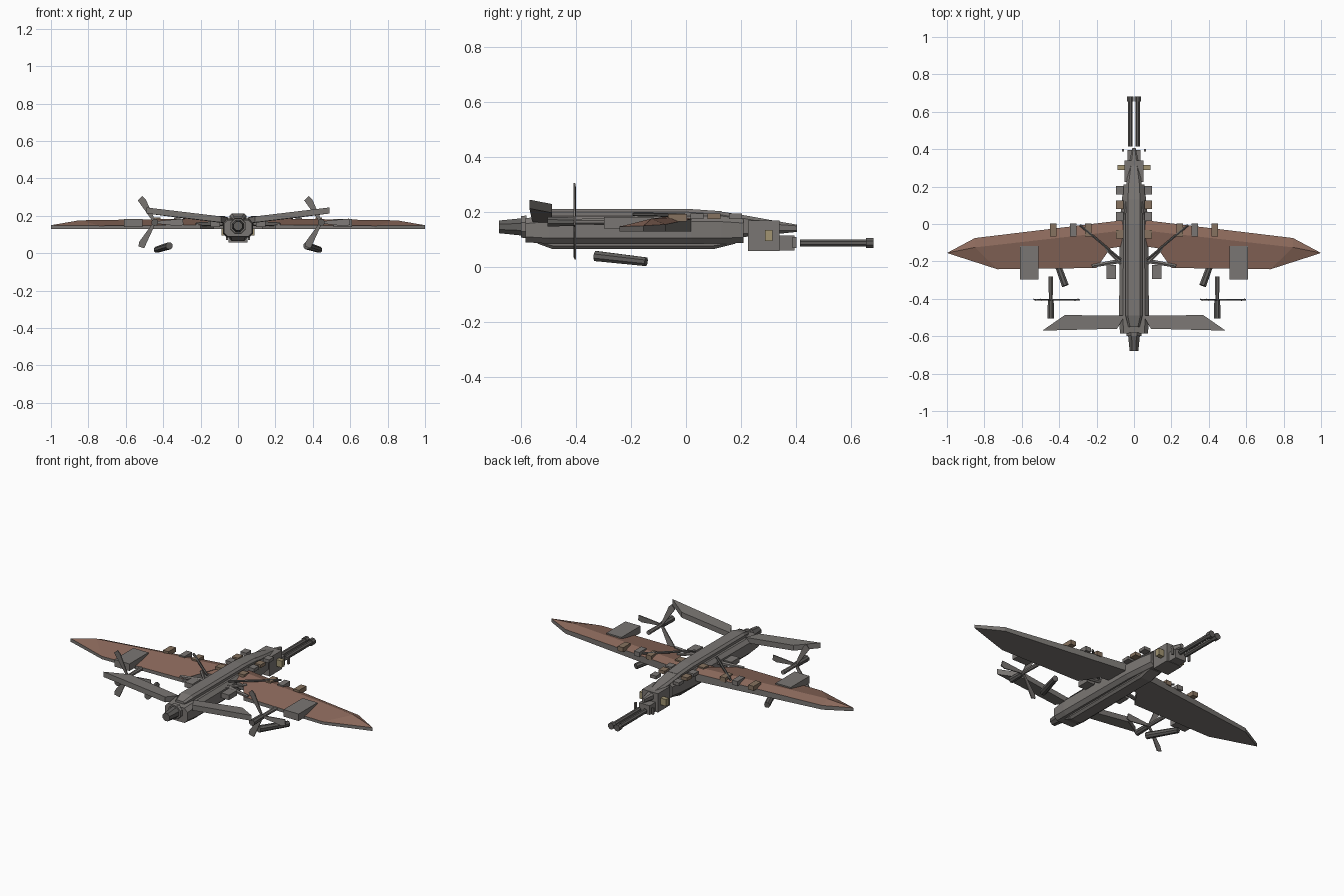
import bpy, bmesh, math
from mathutils import Vector

if "Cube" in bpy.data.objects:
    bpy.data.objects.remove(bpy.data.objects["Cube"])


def material(name, rgb):
    m = bpy.data.materials.new(name)
    m.diffuse_color = (*rgb, 1)
    m.use_nodes = True
    m.node_tree.nodes["Principled BSDF"].inputs["Base Color"].default_value = m.diffuse_color
    return m


GRAY = material("warm gray", (0.195, 0.182, 0.172))
DARK = material("dark gray", (0.115, 0.11, 0.105))
BROWN = material("rust brown", (0.26, 0.142, 0.105))
TAN = material("tan brown", (0.24, 0.17, 0.115))
SAND = material("sand yellow", (0.36, 0.30, 0.17))


def mesh_object(name, verts, faces, *mats):
    bm = bmesh.new()
    vs = [bm.verts.new(v) for v in verts]
    for f in faces:
        bm.faces.new([vs[i] for i in f])
    bmesh.ops.recalc_face_normals(bm, faces=bm.faces)
    me = bpy.data.meshes.new(name)
    bm.to_mesh(me)
    bm.free()
    for m in mats:
        me.materials.append(m)
    ob = bpy.data.objects.new(name, me)
    bpy.context.collection.objects.link(ob)
    return ob


def loft(name, rings, mat):
    """Skin a list of equal-length point rings and cap both ends."""
    n = len(rings[0])
    verts = [p for r in rings for p in r]
    faces = [tuple(range(n)), tuple(range(len(verts) - n, len(verts)))]
    for k in range(len(rings) - 1):
        for i in range(n):
            j = (i + 1) % n
            faces.append((k * n + i, k * n + j, (k + 1) * n + j, (k + 1) * n + i))
    return mesh_object(name, verts, faces, mat)


def box(name, x0, x1, y0, y1, z0, z1, mat):
    rings = [[(x0, y, z0), (x1, y, z0), (x1, y, z1), (x0, y, z1)] for y in (y0, y1)]
    return loft(name, rings, mat)


def rod(name, a, b, r0, r1, mat, sides=8):
    """Straight tube from a to b, possibly tapered."""
    a, b = Vector(a), Vector(b)
    q = (b - a).to_track_quat('Z', 'Y')
    rings = []
    for p, r in ((a, r0), (b, r1)):
        rings.append([p + q @ Vector((r * math.cos(t), r * math.sin(t), 0))
                      for t in [(i + .5) * math.tau / sides for i in range(sides)]])
    return loft(name, rings, mat)


def body(name, sections, mat, c=0.02):
    """Chamfered box sections: y, half width, bottom, top."""
    rings = []
    for y, w, b, t in sections:
        k = min(c, w * .5, (t - b) * .35)
        half = [(w - k, b), (w, b + k), (w, t - k), (w - k, t)]
        pts = half + [(-x, z) for x, z in reversed(half)]
        rings.append([(x, y, z) for x, z in pts])
    return loft(name, rings, mat)


# fuselage, spine, keel and tail boom
body("fuselage", [(-.585, .075, .09, .178), (-.50, .08, .085, .185),
                  (.02, .075, .085, .185), (.13, .065, .085, .185), (.21, .055, .088, .18)], GRAY)
body("spine", [(-.55, .03, .17, .195), (-.49, .045, .17, .212), (0, .045, .17, .212),
               (.13, .043, .16, .203)], GRAY, .012)
body("keel", [(-.54, .04, .085, .10), (-.485, .045, .065, .10), (.10, .045, .065, .10),
              (.18, .04, .085, .10)], GRAY, .012)
body("nose", [(.12, .045, .10, .203), (.22, .04, .11, .187), (.33, .026, .12, .167),
              (.405, .009, .128, .154)], GRAY, .012)
rod("tail_collar", (0, -.60, .146), (0, -.58, .146), .042, .045, GRAY)
rod("tail_cone", (0, -.68, .146), (0, -.58, .146), .025, .036, DARK)

# gun turret under the nose
box("turret_box", -.052, .052, .225, .34, .058, .17, GRAY)
box("turret_front", -.036, .036, .34, .395, .06, .115, GRAY)

for s, side in ((-1, "left"), (1, "right")):
    def sbox(name, x0, x1, *rest):
        return box(f"{side}_{name}", *sorted((s * x0, s * x1)), *rest)

    # gun barrels
    rod(f"{side}_barrel", (s * .02, .415, .087), (s * .02, .66, .087), .014, .014, DARK)
    rod(f"{side}_muzzle", (s * .02, .655, .087), (s * .02, .682, .087), .02, .02, DARK)
    sbox("turret_lamp", .053, .063, .388, .402, .07, .11, GRAY)
    sbox("turret_sensor", .05, .088, .288, .315, .095, .135, SAND)

    # wing: flat bottom, low edge, ridge above
    edge = [(.06, .02, .175), (.85, -.075, .155), (1, -.155, .15), (.73, -.242, .147),
            (.2, -.235, .152), (.13, -.13, .165), (.06, -.12, .17)]
    verts = [(s * x, y, .13) for x, y, z in edge] + [(s * x, y, z) for x, y, z in edge]
    verts += [(s * .06, -.035, .188), (s * .85, -.125, .176)]
    n = 7
    faces = [tuple(range(n))] + [(i, (i + 1) % n, (i + 1) % n + n, i + n) for i in range(6)]
    faces += [(6, 0, 7, 14, 13), (7, 8, 15, 14), (8, 9, 15), (9, 10, 15),
              (10, 11, 14, 15), (11, 12, 14), (12, 13, 14)]
    wing = mesh_object(f"{side}_wing", verts, faces, GRAY, BROWN)
    for p in wing.data.polygons:
        p.material_index = int(p.normal.z > .3)

    # boxes and plates on the wing and shoulders
    sbox("wing_pod", .51, .61, -.298, -.118, .14, .182, GRAY)
    sbox("inner_pod", .095, .147, -.295, -.22, .14, .17, GRAY)
    for i, (x, m) in enumerate(((.245, TAN), (.325, GRAY), (.432, TAN))):
        sbox(f"wing_plate_{i}", x - .018, x + .018, -.066, .003, .165, .192, m)
    for i, (y, m) in enumerate(((.18, GRAY), (.102, TAN), (.04, GRAY), (-.055, TAN))):
        sbox(f"shoulder_plate_{i}", .055, .095, y - .023, y + .023, .175, .194, m)

    # wing struts
    rod(f"{side}_front_strut", (s * .29, -.005, .188), (s * .07, -.19, .192), .007, .007, DARK, 6)
    rod(f"{side}_mid_strut", (s * .15, -.13, .17), (s * .06, -.225, .165), .009, .009, GRAY, 6)
    rod(f"{side}_rear_strut", (s * .225, -.225, .155), (s * .06, -.195, .16), .01, .014, GRAY, 6)

    # tail fin, raised towards the tip
    fin = [(.05, -.49, .19), (.37, -.487, .229), (.49, -.57, .245), (.09, -.56, .197)]
    loft(f"{side}_tail_fin", [[(s * x, y, z - h) for x, y, z in fin] for h in (.032, 0)], GRAY)

    # canister under the wing
    rod(f"{side}_canister", (s * .367, -.33, .04), (s * .435, -.145, .019), .02, .017, DARK)

    # motor and three-bladed propeller (both turned the same way)
    cx, cy, cz = s * .445, -.405, .165
    rod(f"{side}_motor_shaft", (cx, -.28, cz), (cx, -.41, cz), .013, .011, GRAY)
    rod(f"{side}_motor", (cx, -.41, cz), (cx, -.505, cz), .017, .019, DARK)
    for k in range(3):
        a = k * math.tau / 3
        d, e = Vector((math.cos(a), 0, math.sin(a))), Vector((-math.sin(a), 0, math.cos(a)))
        c = Vector((cx, cy, cz))
        prof = [(.0, -.006), (.13, -.02), (.155, -.012), (.148, .02), (.0, .006)]
        loft(f"{side}_blade_{k}", [[c + d * u + e * v + Vector((0, h + v * .12, 0)) for u, v in prof]
                                   for h in (-.003, .003)], GRAY)
